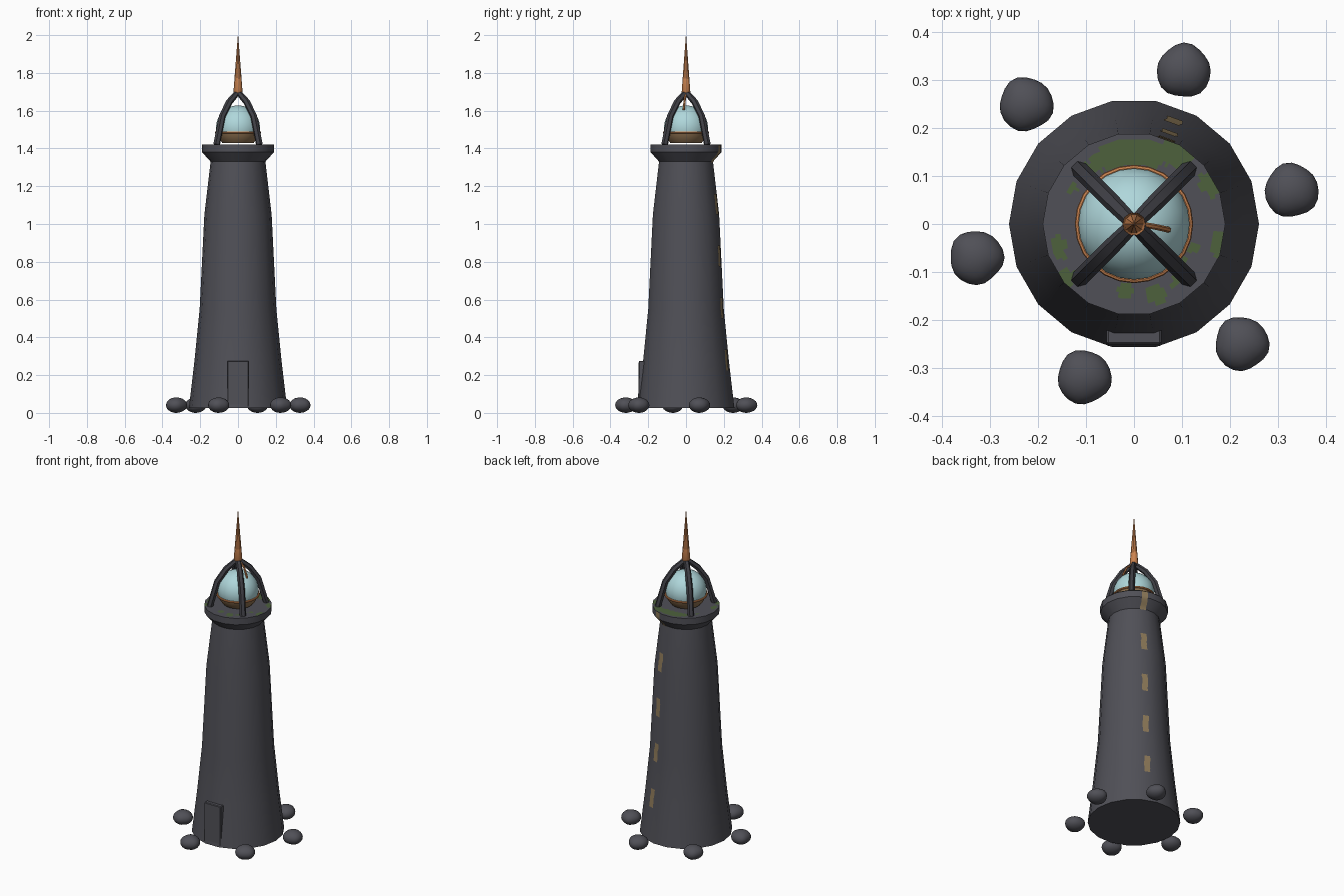
import bpy, bmesh, math, random
from mathutils import Vector

if "Cube" in bpy.data.objects:
    bpy.data.objects.remove(bpy.data.objects["Cube"])

random.seed(4)


def mat(name, rgb):
    m = bpy.data.materials.new(name)
    m.diffuse_color = (*rgb, 1)
    m.use_nodes = True
    m.node_tree.nodes["Principled BSDF"].inputs["Base Color"].default_value = m.diffuse_color
    return m


STONE = mat("dark stone", (0.080, 0.080, 0.095))
IRON = mat("dark iron", (0.050, 0.050, 0.060))
MOSS = mat("moss green", (0.075, 0.120, 0.045))
TAN = mat("tan paint", (0.270, 0.195, 0.100))
GLASS = mat("pale teal glass", (0.430, 0.680, 0.710))
COPPER = mat("copper", (0.600, 0.230, 0.080))
BRONZE = mat("brown bronze", (0.270, 0.165, 0.080))


def make(name, verts, faces, mats, smooth=35):
    me = bpy.data.meshes.new(name)
    me.from_pydata([tuple(v) for v in verts], [], faces)
    o = bpy.data.objects.new(name, me)
    bpy.context.collection.objects.link(o)
    for m in mats:
        me.materials.append(m)
    if smooth:
        bpy.ops.object.select_all(action='DESELECT')
        o.select_set(True)
        bpy.context.view_layer.objects.active = o
        bpy.ops.object.shade_smooth_by_angle(angle=math.radians(smooth))
    return o


def lathe(name, profile, n, material, caps=True):
    verts, faces = [], []
    for r, z in profile:
        for i in range(n):
            a = 2 * math.pi * i / n
            verts.append((r * math.cos(a), r * math.sin(a), z))
    for k in range(len(profile) - 1):
        for i in range(n):
            j = (i + 1) % n
            faces.append((k * n + i, k * n + j, (k + 1) * n + j, (k + 1) * n + i))
    if caps:
        faces.append(tuple(range(n - 1, -1, -1)))
        faces.append(tuple(range((len(profile) - 1) * n, len(profile) * n)))
    return make(name, verts, faces, [material])


def tube(name, pts, radii, n, material, phase=0.0):
    # sweep a regular polygon along a short path
    pts = [Vector(p) for p in pts]
    verts, faces = [], []
    for k, p in enumerate(pts):
        d = (pts[min(k + 1, len(pts) - 1)] - pts[max(k - 1, 0)]).normalized()
        u = d.cross(Vector((0, 0, 1))).normalized()
        v = d.cross(u)
        for i in range(n):
            a = 2 * math.pi * i / n + phase
            verts.append(p + (u * math.cos(a) + v * math.sin(a)) * radii[k])
    for k in range(len(pts) - 1):
        for i in range(n):
            j = (i + 1) % n
            faces.append((k * n + i, (k + 1) * n + i, (k + 1) * n + j, k * n + j))
    faces += [tuple(range(n)), tuple(range(len(verts) - 1, len(verts) - n - 1, -1))]
    o = make(name, verts, faces, [material])
    bm = bmesh.new()
    bm.from_mesh(o.data)
    bmesh.ops.recalc_face_normals(bm, faces=bm.faces)
    bm.to_mesh(o.data)
    bm.free()
    return o


# tower with flared gallery rim
SIDES = 18
PROFILE = [(0.26, 0.025), (0.23, 0.28), (0.203, 0.55), (0.178, 1.05),
           (0.145, 1.33), (0.19, 1.38), (0.19, 1.42)]
lathe("tower", PROFILE, SIDES, STONE)


def wall_radius(z, a):
    r = PROFILE[-1][0]
    for (r0, z0), (r1, z1) in zip(PROFILE, PROFILE[1:]):
        if z0 <= z <= z1:
            r = r0 + (r1 - r0) * (z - z0) / (z1 - z0)
            break
    step = 2 * math.pi / SIDES
    off = (a % step) - step / 2
    return r * math.cos(step / 2) / math.cos(off)


# dashed painted stripe up the back
for k in range(5):
    zc = 0.28 + 0.275 * k
    z0, z1 = zc - 0.055, min(zc + 0.055, 1.419)
    verts, faces = [], []
    rows, cols = 8, 4
    for i in range(rows + 1):
        z = z0 + (z1 - z0) * i / rows
        shift = random.uniform(-0.003, 0.003)
        for j in range(cols + 1):
            base = math.radians(69)
            a = base + ((j / cols - 0.5) * 0.034 + shift) / wall_radius(z, base)
            r = wall_radius(z, a) + 0.003
            verts.append((r * math.cos(a), r * math.sin(a), z))
    for i in range(rows):
        for j in range(cols):
            q = i * (cols + 1) + j
            faces.append((q, q + cols + 1, q + cols + 2, q + 1)[::-1])
    make(f"stripe_dash_{k + 1}", verts, faces, [TAN])

# gallery floor, mossy patches chosen by ellipses (angle, radius, half angle, half width)
PATCHES = [(95, 0.150, 36, 0.030), (60, 0.165, 14, 0.026), (28, 0.175, 9, 0.014),
           (-13, 0.183, 9, 0.015), (-38, 0.130, 5, 0.010), (-72, 0.155, 8, 0.024),
           (-98, 0.140, 8, 0.013), (198, 0.165, 9, 0.016), (218, 0.180, 6, 0.02),
           (-22, 0.135, 6, 0.008), (150, 0.150, 5, 0.010), (-55, 0.15, 4, 0.010)]
N, RINGS, R0, R1 = 144, 12, 0.06, 0.1895
verts, faces, flags = [], [], []
for k in range(RINGS + 1):
    for i in range(N):
        a = 2 * math.pi * i / N
        off = (a % (2 * math.pi / SIDES)) - math.pi / SIDES
        r = (R0 + (R1 - R0) * k / RINGS) * math.cos(math.pi / SIDES) / math.cos(off)
        verts.append((r * math.cos(a), r * math.sin(a), 1.4225))
for k in range(RINGS):
    for i in range(N):
        j = (i + 1) % N
        faces.append((k * N + i, (k + 1) * N + i, (k + 1) * N + j, k * N + j))
        deg, r = 360 * (i + 0.5) / N, R0 + (R1 - R0) * (k + 0.5) / RINGS
        lim = 1 + random.uniform(-0.25, 0.25)
        flags.append(any((((deg - c + 180) % 360 - 180) / ha) ** 2 + ((r - rc) / hw) ** 2 < lim
                         for c, rc, ha, hw in PATCHES))
floor = make("gallery_floor", verts, faces, [STONE, MOSS])
for p, f in zip(floor.data.polygons, flags):
    p.material_index = int(f)

# door on the front, leaning back with the wall
dv = [(x, y, z) for z, yf in ((0.03, -0.254), (0.275, -0.250)) for x, y in
      ((-0.057, yf), (0.057, yf), (0.057, -0.215), (-0.057, -0.215))]
door = make("door", dv, [(3, 2, 1, 0), (4, 5, 6, 7), (0, 1, 5, 4), (1, 2, 6, 5),
                         (2, 3, 7, 6), (3, 0, 4, 7)], [STONE], 0)
bev = door.modifiers.new("edge", 'BEVEL')
bev.width = 0.004

# lamp globe: glass above, bronze bowl below
CZ, R = 1.512, 0.116


def arc(z0, z1, n, grow=0.0):
    t0, t1 = (math.asin(max(-1, min(1, (z - CZ) / R))) for z in (z0, z1))
    return [((R + grow) * math.cos(t0 + (t1 - t0) * i / n),
             CZ + R * math.sin(t0 + (t1 - t0) * i / n)) for i in range(n + 1)]


lathe("lamp_bowl", arc(1.43, 1.485, 4, 0.002), 24, BRONZE)
lathe("lamp_globe", arc(1.48, CZ + R * 0.9995, 10), 24, GLASS)
bpy.ops.mesh.primitive_torus_add(major_radius=0.117, minor_radius=0.006, major_segments=24,
                                 minor_segments=8, location=(0, 0, 1.485))
ring = bpy.context.object
ring.name = "lamp_ring"
ring.data.materials.append(COPPER)
bpy.ops.object.shade_smooth_by_angle()

# four bent struts meeting under the spire
for k in range(4):
    a = math.pi / 4 + k * math.pi / 2
    c, s = math.cos(a), math.sin(a)
    path = [(r * c, r * s, z) for r, z in ((0.160, 1.42), (0.118, 1.57), (0.066, 1.645), (0.0, 1.70))]
    tube(f"strut_{k + 1}", path, [0.018, 0.018, 0.018, 0.015], 6, IRON)

# spire and small hanging rod
lathe("spire", [(0.016, 1.685), (0.024, 1.70), (0.018, 1.78), (0.0008, 2.0)], 10, COPPER)
tube("hanging_rod", [(0.01, 0, 1.69), (0.045, -0.006, 1.665), (0.072, -0.012, 1.605)],
     [0.006] * 3, 6, COPPER)

# ring of boulders round the foot
for k in range(6):
    a = math.radians(12 + 60 * k)
    bpy.ops.mesh.primitive_ico_sphere_add(subdivisions=3, radius=1,
                                          location=(0.335 * math.cos(a), 0.335 * math.sin(a), 0.041))
    o = bpy.context.object
    o.name = f"boulder_{k + 1}"
    ph = random.uniform(0, 6)
    for v in o.data.vertices:
        t = math.atan2(v.co.y, v.co.x)
        w = 1 + 0.035 * math.sin(3 * t + ph) + 0.02 * math.sin(5 * t + 2 * ph)
        v.co = (v.co.x * w * 0.056, v.co.y * w * 0.056, v.co.z * 0.041)
    o.data.materials.append(STONE)
    bpy.ops.object.shade_smooth_by_angle(angle=math.radians(60))
